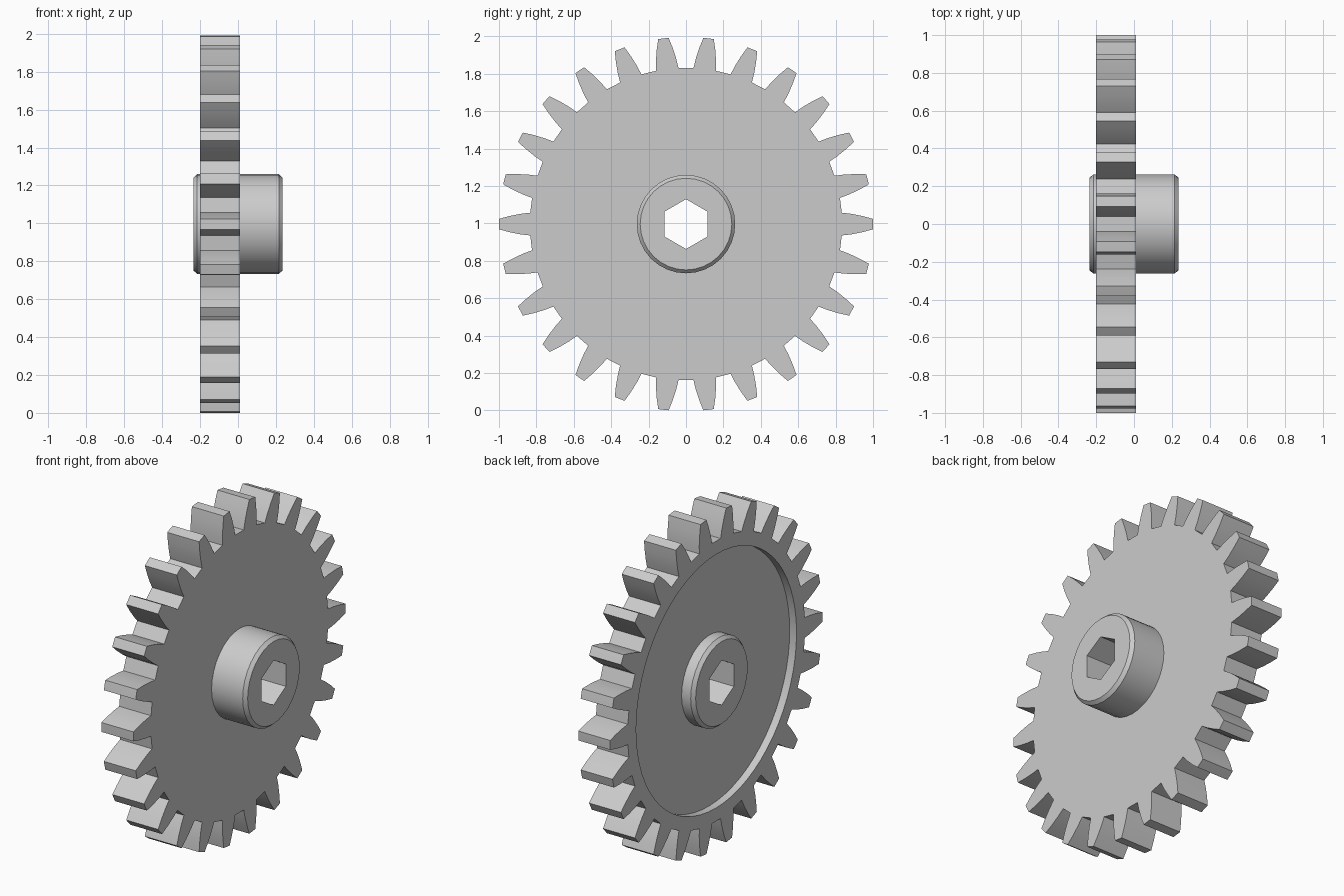
import bpy
import bmesh
from math import sin, cos, pi, radians, atan2

TEETH = 26
AXIS_Z = 0.996

if "Cube" in bpy.data.objects:
    bpy.data.objects.remove(bpy.data.objects["Cube"], do_unlink=True)

grey = bpy.data.materials.new("light grey")
grey.use_nodes = True
colour = (0.6, 0.6, 0.6, 1)
grey.diffuse_color = colour
grey.node_tree.nodes["Principled BSDF"].inputs["Base Color"].default_value = colour


def circle(radius, sides, turn=0.0):
    return [(radius * cos(turn + 2 * pi * i / sides),
             radius * sin(turn + 2 * pi * i / sides)) for i in range(sides)]


def tooth_outline():
    # One flank as (radius, half width), mirrored over the tooth centre
    flank = [(0.835, 0.061), (0.885, 0.055), (0.945, 0.043), (1.0, 0.028)]
    polar = [(r, -atan2(w, r)) for r, w in flank] + [(1.0, 0.0)]
    polar += [(r, atan2(w, r)) for r, w in reversed(flank)]
    return [(r * cos(a + 2 * pi * t / TEETH), r * sin(a + 2 * pi * t / TEETH))
            for t in range(TEETH) for r, a in polar]


def ring(bm, points, x):
    verts = [bm.verts.new((x, y, z)) for y, z in points]
    for a, b in zip(verts, verts[1:] + verts[:1]):
        bm.edges.new((a, b))
    return verts


def skirt(bm, a, b):
    n = len(a)
    for i in range(n):
        j = (i + 1) % n
        bm.faces.new((a[i], a[j], b[j], b[i]))


def annulus(bm, outer, inner):
    edges = [bm.edges.get((l[i - 1], l[i])) for l in (outer, inner) for i in range(len(l))]
    bmesh.ops.triangle_fill(bm, use_beauty=True, edges=edges, normal=(1, 0, 0))


def finish(bm, name, angle):
    bmesh.ops.recalc_face_normals(bm, faces=bm.faces[:])
    mesh = bpy.data.meshes.new(name)
    bm.to_mesh(mesh)
    bm.free()
    mesh.materials.append(grey)
    obj = bpy.data.objects.new(name, mesh)
    obj.location.z = AXIS_Z
    bpy.context.collection.objects.link(obj)
    bpy.ops.object.select_all(action="DESELECT")
    obj.select_set(True)
    bpy.context.view_layer.objects.active = obj
    bpy.ops.object.shade_smooth_by_angle(angle=radians(angle))


# Toothed disc with a shallow round recess on one side
bm = bmesh.new()
outline = tooth_outline()
recess = circle(0.755, 64)
bore = circle(0.2, 32)
right_rim = ring(bm, outline, 0.01)
left_rim = ring(bm, outline, -0.2)
recess_lip = ring(bm, recess, -0.2)
recess_floor = ring(bm, recess, -0.155)
right_bore = ring(bm, bore, 0.01)
left_bore = ring(bm, bore, -0.155)
skirt(bm, right_rim, left_rim)
skirt(bm, recess_lip, recess_floor)
skirt(bm, right_bore, left_bore)
annulus(bm, right_rim, right_bore)
annulus(bm, left_rim, recess_lip)
annulus(bm, recess_floor, left_bore)
finish(bm, "gear_disc", 22)

# Hub with bevelled ends and a hexagonal through hole
bm = bmesh.new()
profile = [(-0.235, 0.245), (-0.215, 0.263), (0.215, 0.263), (0.235, 0.245)]
rings = [ring(bm, circle(r, 32), x) for x, r in profile]
for a, b in zip(rings, rings[1:]):
    skirt(bm, a, b)
hexagon = circle(0.133, 6, pi / 2)
hex_left = ring(bm, hexagon, -0.235)
hex_right = ring(bm, hexagon, 0.235)
skirt(bm, hex_left, hex_right)
annulus(bm, rings[0], hex_left)
annulus(bm, rings[-1], hex_right)
finish(bm, "hub", 30)
